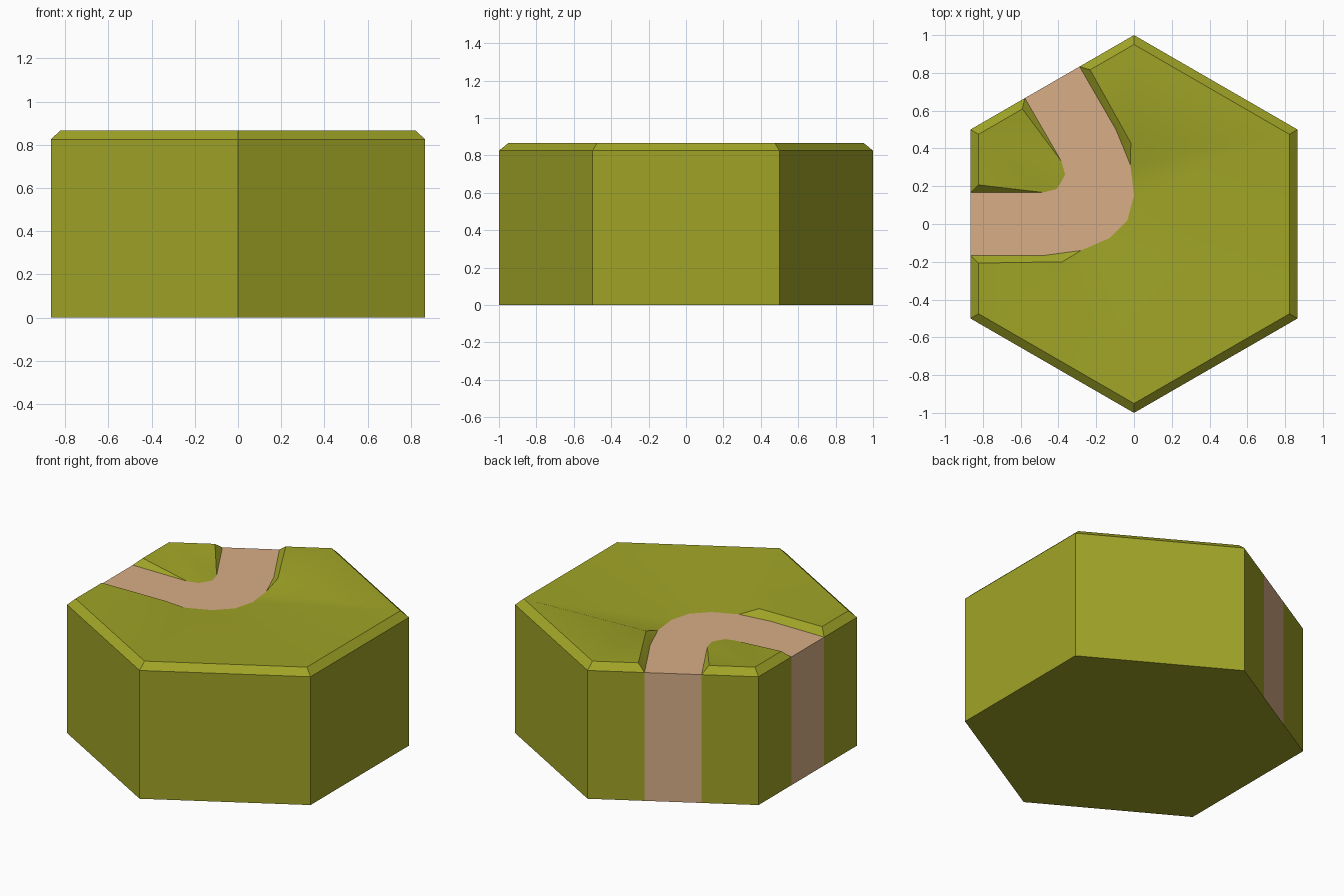
import bpy, bmesh, math
from mathutils import Vector

cube = bpy.data.objects.get("Cube")
if cube:
    bpy.data.objects.remove(cube, do_unlink=True)

APO = math.sqrt(3) / 2          # hexagon apothem, also the tile height
LOW, TOP = 0.825, APO           # path level and grass level


def material(name, rgb):
    m = bpy.data.materials.new(name)
    m.use_nodes = True
    m.diffuse_color = (*rgb, 1)
    m.node_tree.nodes["Principled BSDF"].inputs["Base Color"].default_value = (*rgb, 1)
    return m


def mirrored(p):
    """Reflect across the tile's diagonal symmetry plane."""
    x, y, z = p
    return (x / 2 - APO * y, -APO * x - y / 2, z)


def build(name, half_faces, mat):
    """Make an object from half its faces plus their reflection."""
    bm = bmesh.new()
    for face in half_faces:
        for pts in (face, [mirrored(p) for p in face]):
            bm.faces.new([bm.verts.new(p) for p in pts])
    bmesh.ops.remove_doubles(bm, verts=bm.verts, dist=0.002)
    bm.normal_update()
    middle = Vector((0, 0, 0.4))
    for f in bm.faces:
        if f.normal.dot(f.calc_center_median() - middle) < 0:
            f.normal_flip()
    mesh = bpy.data.meshes.new(name)
    bm.to_mesh(mesh)
    bm.free()
    mesh.materials.append(mat)
    obj = bpy.data.objects.new(name, mesh)
    bpy.context.collection.objects.link(obj)
    bpy.ops.object.select_all(action='DESELECT')
    obj.select_set(True)
    bpy.context.view_layer.objects.active = obj
    bpy.ops.object.shade_smooth_by_angle(angle=math.radians(30))


def at(z, points):
    return [(x, y, z) for x, y in points]


def wall(a, b):
    return [(a[0], a[1], 0), (b[0], b[1], 0), b, a]


# Half outlines: hexagon rim, inset rim, and both edges of the curved path
rim = at(LOW, [(-APO, .5), (-APO, -.5), (0, -1), (APO, -.5)])
inset = at(TOP, [(-.823, .475), (-.823, -.475), (0, -.95), (.823, -.475)])
outer = at(LOW, [(-APO, -.167), (-.48, -.167), (-.28, -.14), (-.13, -.075), (-.035, .0202)])
inner = at(LOW, [(-APO, .167), (-.48, .167), (-.41, .185), (-.385, .2223)])
lip_start, lip_end, wedge_lip = at(TOP, [(-.823, -.207), (-.38, -.2), (-.823, .207)])

grass = [
    # side walls and base
    wall(rim[0], inner[0]), wall(outer[0], rim[1]),
    wall(rim[1], rim[2]), wall(rim[2], rim[3]),
    at(0, [p[:2] for p in (rim[0], inner[0], outer[0], rim[1], rim[2], rim[3])]),
    # bevelled rim
    [rim[0], inner[0], wedge_lip, inset[0]],
    [outer[0], rim[1], inset[1], lip_start],
    [rim[1], rim[2], inset[2], inset[1]],
    [rim[2], rim[3], inset[3], inset[2]],
    # bank along the outside of the path
    [outer[0], outer[1], lip_end, lip_start],
    [outer[1], outer[2], lip_end],
    # large top, sinking gently to the bend
    [lip_start, lip_end, inset[1]],
    [inset[1], lip_end, inset[2]],
    [lip_end, outer[2], inset[2]],
    [outer[2], outer[3], inset[2]],
    [outer[3], inset[3], inset[2]],
    [outer[3], outer[4], inset[3]],
    # small wedge inside the bend
    [inner[0], inner[1], wedge_lip],
    [wedge_lip, inner[1], inset[0]],
    [inner[1], inner[2], inset[0]],
    [inner[2], inner[3], inset[0]],
]
build("grass_block", grass, material("olive grass", (.352, .371, .0194)))

path = [outer + inner[::-1], wall(outer[0], inner[0])]
build("dirt_path", path, material("tan dirt", (.68, .423, .238)))
